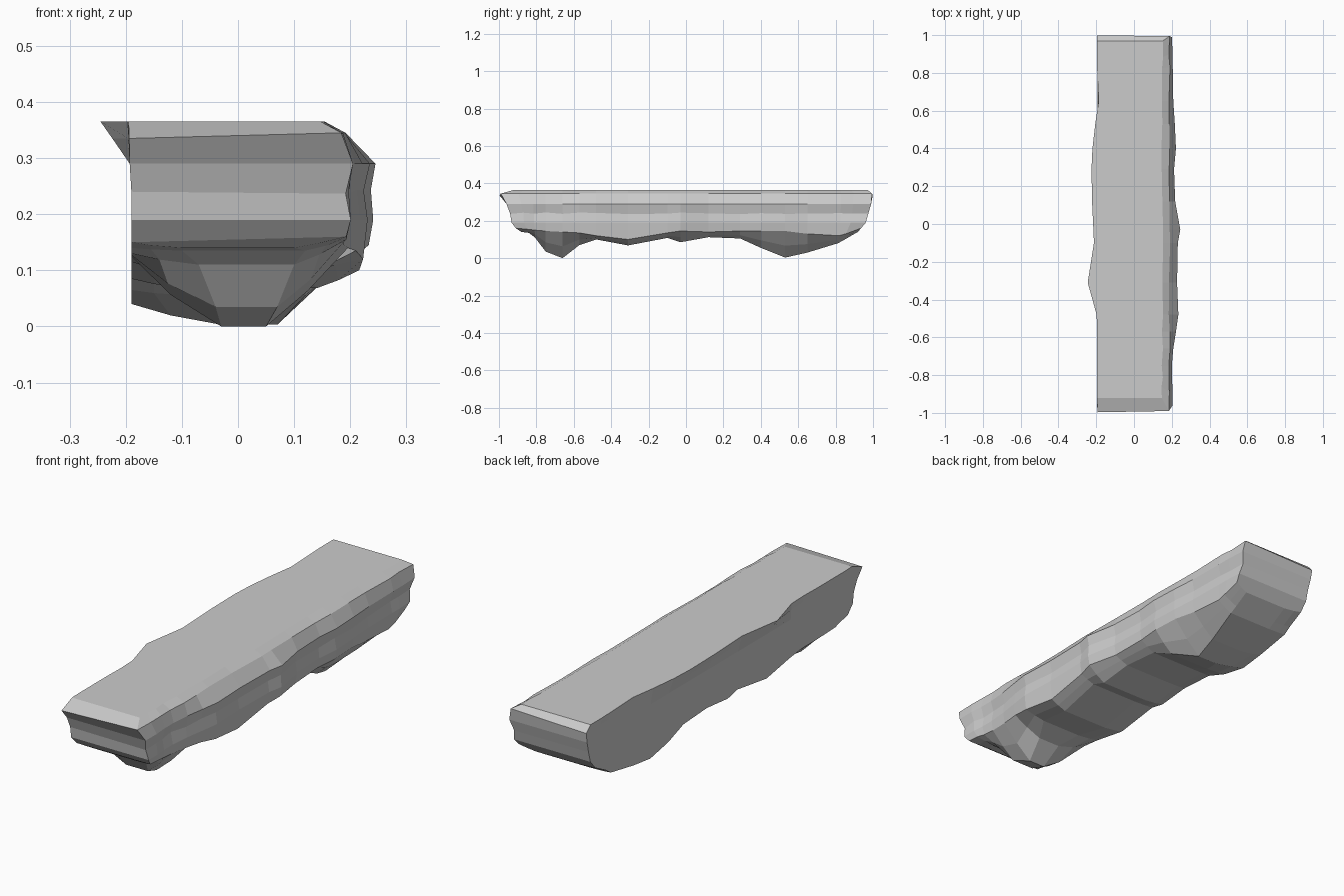
import bpy, bmesh, random

random.seed(4)
TOP = 0.365

# Stations: y, top-left x, right x, left shoulder z, right shoulder z, keel z, keel x min, keel x max
STATIONS = [
    (-1.00, -.195, .205, .150, .160, .140, -.10, .10),
    (-0.90, -.197, .205, .140, .155, .135, -.10, .12),
    (-0.82, -.197, .200, .130, .150, .110, -.07, .10),
    (-0.75, -.197, .200, .127, .145, .035, -.04, .07),
    (-0.66, -.197, .208, .125, .140, .000, -.03, .05),
    (-0.57, -.195, .222, .125, .135, .070, -.04, .07),
    (-0.48, -.198, .235, .115, .120, .100, -.08, .12),
    (-0.31, -.245, .228, .085, .100, .068, -.09, .14),
    (-0.10, -.212, .232, .115, .135, .108, -.09, .15),
    (-0.03, -.215, .245, .100, .145, .085, -.09, .15),
    (0.12, -.222, .218, .115, .140, .112, -.09, .14),
    (0.29, -.225, .212, .105, .145, .105, -.09, .13),
    (0.40, -.220, .222, .065, .145, .055, -.09, .12),
    (0.53, -.205, .216, .040, .145, .003, -.03, .07),
    (0.65, -.187, .208, .055, .130, .030, -.08, .09),
    (0.83, -.195, .205, .085, .120, .080, -.10, .12),
    (0.90, -.197, .205, .110, .130, .100, -.10, .12),
    (1.00, -.197, .200, .150, .160, .140, -.10, .12),
]
# Rounded, stepped outlines of the two ends: z, reach in y
FRONT = [(.0, .86), (.14, .88), (.16, .91), (.20, .94), (.24, .94), (.29, .96), (.33, 1.0), (.345, .99), (TOP, .92)]
BACK = [(.0, .86), (.13, .91), (.20, .97), (.24, .975), (.29, .99), (.33, 1.0), (.345, .995), (TOP, .97)]


def interp(table, v):
    for (a, fa), (b, fb) in zip(table, table[1:]):
        if v <= b:
            return fa + (fb - fa) * (v - a) / (b - a)
    return table[-1][1]


def end_y(y, z):
    if abs(y) <= 0.8:
        return y
    reach = interp(FRONT if y < 0 else BACK, z)
    out = 0.8 + (abs(y) - 0.8) / 0.2 * (reach - 0.8)
    return out if y > 0 else -out


def section(y, xl, xr, zl, zr, zb, b0, b1):
    """Rows of left and right points running from the top to the keel."""
    j = lambda: random.uniform(-.005, .005)
    left = [(xl, TOP), (xl * .6 - .077, .335), (-.193, .29), (-.190, .24), (-.190, .19),
            (-.190, zl), ((b0 - .19) / 2 - .01, zb * .55 + zl * .45), (b0, zb)]
    right = [(.15 + j(), TOP), (.188 + j(), .345), (xr, .29), (xr - .012 + j(), .24 + j()),
             (xr - .004, .19), (xr - .012, zr), ((b1 + xr) / 2 - .005, zb * .55 + zr * .45), (b1, zb)]
    return left, right


# Rock ledge lofted through the stations
bm = bmesh.new()
rings = []
for st in STATIONS:
    left, right = section(*st)
    make = lambda p: bm.verts.new((p[0], end_y(st[0], p[1]), p[1]))
    rings.append(([make(p) for p in left], [make(p) for p in right]))

for (l0, r0), (l1, r1) in zip(rings, rings[1:]):
    a, b = l0[::-1] + r0, l1[::-1] + r1
    n = len(a)
    for i in range(n):
        k = (i + 1) % n
        bm.faces.new((a[i], a[k], b[k], b[i]))

# Banded ends
for l, r in (rings[0], rings[-1]):
    for i in range(len(l) - 1):
        bm.faces.new((l[i], r[i], r[i + 1], l[i + 1]))

bmesh.ops.recalc_face_normals(bm, faces=bm.faces[:])
mesh = bpy.data.meshes.new("rock_ledge")
bm.to_mesh(mesh)
bm.free()
ledge = bpy.data.objects.new("rock_ledge", mesh)
bpy.context.collection.objects.link(ledge)
